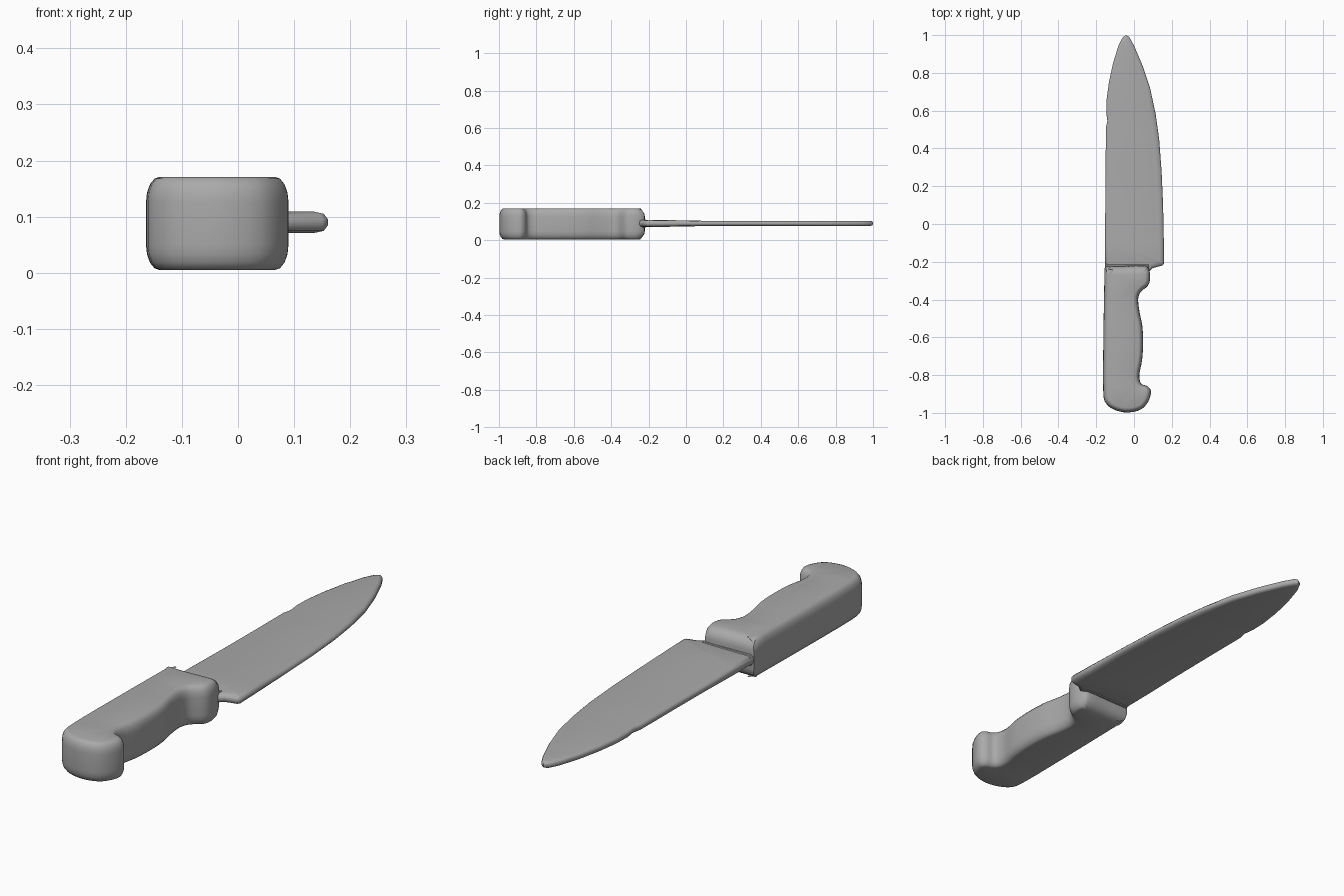
import bpy, bmesh, math
from mathutils import Vector

if "Cube" in bpy.data.objects:
    bpy.data.objects.remove(bpy.data.objects["Cube"])

grey = bpy.data.materials.new("plain_grey")
grey.diffuse_color = (0.4, 0.4, 0.4, 1)
grey.use_nodes = True
grey.node_tree.nodes["Principled BSDF"].inputs["Base Color"].default_value = grey.diffuse_color


def smooth_outline(pts, steps):
    """Closed Catmull-Rom curve through the points."""
    p = [Vector(q) for q in pts]
    n, out = len(p), []
    for i in range(n):
        a, b, c, d = p[i - 1], p[i], p[(i + 1) % n], p[(i + 2) % n]
        for k in range(steps):
            t = k / steps
            out.append(0.5 * (2 * b + (c - a) * t + (2 * a - 5 * b + 4 * c - d) * t * t
                              + (3 * b - a - 3 * c + d) * t ** 3))
    return out


def inset(pts, dist):
    """Move a clockwise outline inwards by dist(point)."""
    out, n = [], len(pts)
    for i, p in enumerate(pts):
        e1 = (p - pts[i - 1]).normalized()
        e2 = (pts[(i + 1) % n] - p).normalized()
        n1, n2 = Vector((e1.y, -e1.x)), Vector((e2.y, -e2.x))
        m = (n1 + n2) / max(1 + n1.dot(n2), 0.6)
        out.append(p + m * dist(p))
    return out


def slab(name, outline, rings, angle):
    """Stack inset copies of an outline; rings hold (inset, height) functions."""
    bm = bmesh.new()
    loops = [[bm.verts.new((q.x, q.y, height(p))) for p, q in zip(outline, inset(outline, d))]
             for d, height in rings]
    n = len(outline)
    for lo, hi in zip(loops, loops[1:]):
        for i in range(n):
            j = (i + 1) % n
            bm.faces.new((lo[i], lo[j], hi[j], hi[i]))
    caps = [bm.faces.new(loops[0]), bm.faces.new(loops[-1])]
    bmesh.ops.triangulate(bm, faces=caps)
    bmesh.ops.recalc_face_normals(bm, faces=bm.faces)
    me = bpy.data.meshes.new(name)
    bm.to_mesh(me)
    bm.free()
    ob = bpy.data.objects.new(name, me)
    bpy.context.collection.objects.link(ob)
    me.materials.append(grey)
    bpy.ops.object.select_all(action='DESELECT')
    ob.select_set(True)
    bpy.context.view_layer.objects.active = ob
    bpy.ops.object.shade_smooth_by_angle(angle=math.radians(angle))
    return ob


# Handle: flat spine side, finger grip with bolster and hooked pommel
handle_pts = [(-0.155, -0.235), (-0.14, -0.226), (-0.05, -0.224), (0.05, -0.22), (0.076, -0.235),
              (0.086, -0.28), (0.075, -0.325), (0.035, -0.36), (0.022, -0.40), (0.03, -0.47),
              (0.044, -0.54), (0.048, -0.63), (0.043, -0.72), (0.028, -0.80), (0.038, -0.845),
              (0.07, -0.858), (0.09, -0.885), (0.078, -0.935), (0.04, -0.98), (-0.03, -0.998),
              (-0.10, -0.985), (-0.148, -0.95), (-0.163, -0.88), (-0.162, -0.6), (-0.157, -0.3)]
handle_outline = smooth_outline(handle_pts, 3)


def handle_ring(a, side):
    s, c = math.sin(a), math.cos(a)
    return (lambda p: (0.045 if p.y > -0.245 else 0.024) * (1 - c),
            lambda p: 0.088 + side * (0.038 + 0.045 * s))


angles = [math.radians(d) for d in (0, 22, 45, 68, 90)]
slab("handle", handle_outline,
     [handle_ring(a, -1) for a in reversed(angles)] + [handle_ring(a, 1) for a in angles], 50)

# Blade: nicked spine, curved cutting edge, thicker towards the heel
blade_pts = [(-0.153, -0.26), (-0.153, -0.1), (-0.152, 0.1), (-0.15, 0.3), (-0.149, 0.51),
             (-0.141, 0.545), (-0.147, 0.59), (-0.145, 0.66), (-0.132, 0.755), (-0.11, 0.855),
             (-0.082, 0.945), (-0.06, 0.988), (-0.042, 1.0), (-0.025, 0.99), (0.0, 0.945),
             (0.045, 0.84), (0.085, 0.72), (0.115, 0.58), (0.133, 0.45), (0.146, 0.28),
             (0.154, 0.1), (0.158, -0.1), (0.16, -0.208), (0.15, -0.22), (0.1, -0.233),
             (0.07, -0.26)]
blade_outline = [Vector(p) for p in blade_pts]


def blade_ring(d, f):
    return (lambda p: d * (1.8 if p.x > 0.1 else 1),
            lambda p: 0.09 + f * (0.014 + 0.005 * min(max((0.1 - p.y) / 0.25, 0), 1)))


slab("blade", blade_outline,
     [blade_ring(d, f) for d, f in ((0.014, -1), (0.004, -0.8), (0, -0.3),
                                    (0, 0.3), (0.004, 0.8), (0.014, 1))], 50)

# Tang shoulder: thin strip where the blade enters the handle
tang = [Vector(p) for p in ((-0.15, -0.27), (-0.15, -0.21), (0.08, -0.21), (0.08, -0.27))]
slab("tang_shoulder", tang,
     [(lambda p: 0.006, lambda p: 0.068), (lambda p: 0, lambda p: 0.076),
      (lambda p: 0, lambda p: 0.104), (lambda p: 0.006, lambda p: 0.112)], 50)
